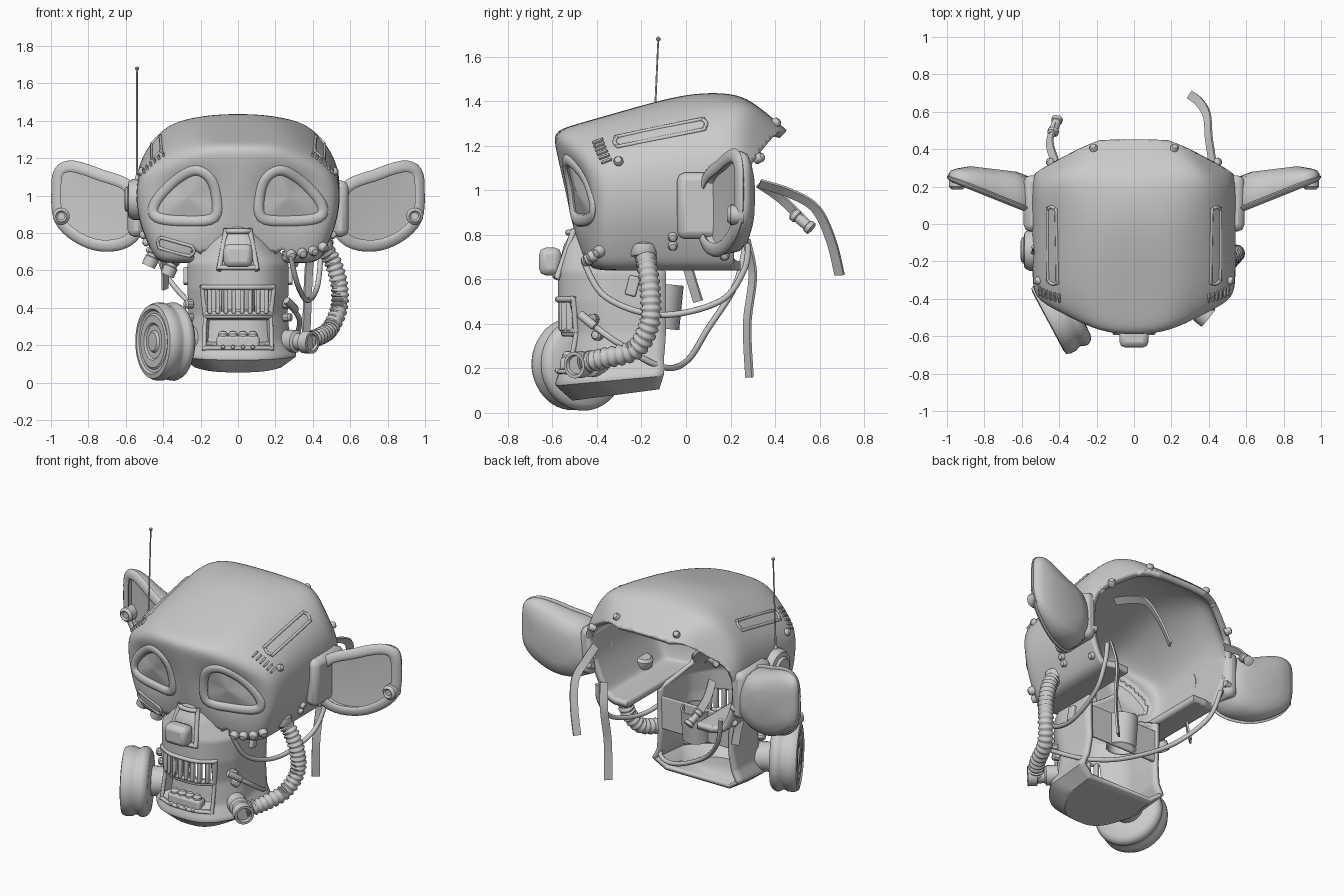
import bpy, bmesh, math
from mathutils import Vector as V, Matrix

if "Cube" in bpy.data.objects:
    bpy.data.objects.remove(bpy.data.objects["Cube"])

def finish(name, bm, angle=40, recalc=True, thick=0, bevel=0):
    if recalc:
        bmesh.ops.recalc_face_normals(bm, faces=bm.faces)
    me = bpy.data.meshes.new(name)
    bm.to_mesh(me)
    bm.free()
    o = bpy.data.objects.new(name, me)
    bpy.context.collection.objects.link(o)
    bpy.ops.object.select_all(action='DESELECT')
    o.select_set(True)
    bpy.context.view_layer.objects.active = o
    bpy.ops.object.shade_smooth_by_angle(angle=math.radians(angle))
    if thick:
        m = o.modifiers.new("shell", 'SOLIDIFY')
        m.thickness, m.offset = thick, -1
    if bevel:
        m = o.modifiers.new("bevel", 'BEVEL')
        m.width, m.segments = bevel, 2
    return o

def skin(bm, rings, closed=False, wrap=True, cap=True):
    m = len(rings[0])
    for a, b in zip(rings, rings[1:] + (rings[:1] if closed else [])):
        for j in range(m if wrap else m - 1):
            k = (j + 1) % m
            bm.faces.new((a[j], a[k], b[k], b[j]))
    if cap and not closed:
        bm.faces.new(rings[0])
        bm.faces.new(rings[-1])

def spline(pts, steps, closed=False):
    P, n, out = [V(p) for p in pts], len(pts), []
    for i in range(n if closed else n - 1):
        g = (lambda k: P[k % n]) if closed else (lambda k: P[max(0, min(n - 1, k))])
        a, b, c, d = g(i - 1), g(i), g(i + 1), g(i + 2)
        for s in range(steps):
            t = s / steps
            out.append(.5 * (2 * b + (c - a) * t + (2 * a - 5 * b + 4 * c - d) * t * t + (3 * b - a - 3 * c + d) * t ** 3))
    return out if closed else out + [P[-1]]

def ell(a, b=None, n=10):
    b = b or a
    return [(a * math.cos(2 * math.pi * k / n), b * math.sin(2 * math.pi * k / n)) for k in range(n)]

def sweep(name, pts, sec, ref=(0, 0, 1), steps=8, closed=False, rf=lambda i: 1):
    P, up, bm, rings = spline(pts, steps, closed), V(ref), bmesh.new(), []
    n = len(P)
    for i, p in enumerate(P):
        a = P[i - 1] if closed or i else p
        b = P[(i + 1) % n] if closed or i < n - 1 else p
        t = (b - a).normalized()
        up = (up - t * up.dot(t)).normalized()
        s = t.cross(up)
        rings.append([bm.verts.new(p + (s * u + up * v) * rf(i)) for u, v in sec])
    skin(bm, rings, closed)
    return finish(name, bm, 50)

def lathe(name, loc, axis, prof, n=24, cap=True):
    q, bm, rings = V(axis).to_track_quat('Z', 'Y'), bmesh.new(), []
    for r, h in prof:
        rings.append([bm.verts.new(V(loc) + q @ V((u, v, h))) for u, v in ell(max(r, .001), n=n)])
    skin(bm, rings, cap=cap)
    return finish(name, bm, 35)

def box(name, loc, size, rot=Matrix.Identity(3), bevel=.01):
    bm = bmesh.new()
    bmesh.ops.create_cube(bm, size=1)
    for v in bm.verts:
        v.co = V(loc) + rot @ V(v.co[i] * size[i] for i in range(3))
    return finish(name, bm, 40, bevel=bevel)

def bolt(name, p, n, r=.022):
    lathe(name, p, n, [(r, -.02), (r, .012), (r * .7, .022), (0, .026)], 10)

# Helmet surface: rounded blend of planes (normal, distance) around a centre
C = V((0, -.05, 1.0))
HALF = [(0, -.975, -.2, .48), (.24, -.95, -.2, .50), (.565, -.82, -.08, .575), (1, 0, 0, .533),
        (.88, -.05, .47, .535), (.9, 0, -.43, .53), (.44, -.2, .87, .45), (0, -.275, .96, .395),
        (0, .07, 1, .45), (0, .64, .77, .515), (.6, .7, .35, .567), (0, 1, 0, .6), (.7, -.15, .7, .502),
        (.5, -.5, .7, .535), (.2, 0, .98, .457), (0, 0, -1, .35), (0, -.9, -.43, .507)]
PLANES = [(V((s * a, b, c)), h * 1.03) for a, b, c, h in HALF for s in ((1, -1) if a else (1,))]

def head(d):
    d = d.normalized()
    p = C + d * sum((max(0, n.dot(d)) / h) ** 20 for n, h in PLANES) ** (-1 / 20)
    if p.y < -.2:      # sunken eye sockets
        p.y += .06 * math.exp(-((abs(p.x) - .28) / .16) ** 2 - ((p.z - 1) / .14) ** 2)
    return p

def on(p):
    d = (V(p) - C).normalized()
    a = d.orthogonal().normalized() * .03
    b = d.cross(a)
    n = (head(d + a) - head(d - a)).cross(head(d + b) - head(d - b)).normalized()
    return head(d), (n if n.dot(d) > 0 else -n)

def face_point(x, z):
    y = -.5
    for _ in range(6):
        y = on((x, y, z))[0].y
    return V((x, y, z))

EYE = spline([(.125, .885, 0), (.12, 1.02, 0), (.16, 1.105, 0), (.24, 1.135, 0), (.35, 1.07, 0),
              (.445, .96, 0), (.435, .885, 0), (.28, .865, 0)], 5, True)

def in_eye(x, z):
    c = False
    for a, b in zip(EYE, EYE[1:] + EYE[:1]):
        if (a.y > z) != (b.y > z) and x < (b.x - a.x) * (z - a.y) / (b.y - a.y) + a.x:
            c = not c
    return c

bm = bmesh.new()
bmesh.ops.create_uvsphere(bm, u_segments=144, v_segments=80, radius=1, matrix=Matrix.Rotation(math.pi / 2, 4, 'X'))
for v in bm.verts:
    v.co = head(v.co)
cut = []
for f in bm.faces:
    c = f.calc_center_median()
    if (c.y < -.2 and in_eye(abs(c.x), c.z)) or (c.z < .7 and abs(c.x) < .25):
        cut.append(f)
bmesh.ops.delete(bm, geom=cut, context='FACES')
for co, no in (((0, .34, .93), (0, .95, -.31)), ((.42, .32, 1.1), (.35, .9, -.2)), ((-.42, .32, 1.1), (-.35, .9, -.2))):
    bmesh.ops.bisect_plane(bm, geom=bm.verts[:] + bm.edges[:] + bm.faces[:], plane_co=co, plane_no=no, clear_outer=True)
finish("helmet_shell", bm, 50, recalc=False, thick=.04)

# Muzzle and jaw: rows of (z, half width, front y, back y)
SEC = [(.86, .09, -.49, -.35), (.75, .19, -.55, -.35), (.64, .27, -.575, -.09), (.5, .27, -.575, -.09),
       (.36, .265, -.55, -.09), (.22, .28, -.56, -.1), (.13, .315, -.59, -.1), (.05, .23, -.51, -.12)]

def row(z):
    for a, b in zip(SEC, SEC[1:]):
        if z >= b[0] - 1e-6:
            t = (a[0] - z) / (a[0] - b[0])
            return [a[i] + (b[i] - a[i]) * t for i in (1, 2, 3)]

def muzzle(x, z, out=0):
    w, yf, yb = row(z)
    return V((x, yf + .2 * min(1, abs(x) / w) ** 3 - out, z))

bm, rings = bmesh.new(), []
for k in range(55):
    z = .86 - .81 * k / 54
    w, yf, yb = row(z)
    yc = yf + .2
    side = [(w, yb + (yc - yb) * i / 6) for i in range(6)]
    xs = [w * (1 - i / 14) for i in range(29)]
    pts = side + [(x, muzzle(x, z).y + (.07 if abs(x) < .165 and .2 < z < .35 else 0)) for x in xs] + [(-x, y) for x, y in reversed(side)]
    rings.append([bm.verts.new((x, y, z + max(0, (.3 - z) / .25) * .13 * (y + .55))) for x, y in pts])
skin(bm, rings, wrap=False, cap=False)
bm.faces.new(rings[-1])
bmesh.ops.recalc_face_normals(bm, faces=bm.faces)
bmesh.ops.delete(bm, geom=[f for f in bm.faces if abs((c := f.calc_center_median()).x) < .17 and .37 < c.z < .5 and c.y < -.3], context='FACES')
finish("muzzle_jaw", bm, 35, thick=.025)

# Nose, mouth grill, teeth
def frame(name, zs, xs, r, out):
    pts = [muzzle(x, z, out) for z, w, sg in ((zs[0], xs[0], 1), (zs[1], xs[1], -1)) for x in [sg * w * t for t in (-1, -.96, -.5, 0, .5, .96, 1)]]
    sweep(name, pts, ell(r, n=8), (0, 1, 0), 3, True)
frame("nose_frame", (.81, .615), (.065, .1), .014, .012)
frame("grill_frame", (.51, .37), (.19, .175), .014, .0)
frame("mouth_frame", (.355, .185), (.175, .18), .012, 0)
box("nose_knob", (0, -.61, .68), (.155, .1, .125), bevel=.03)
for i in range(8):
    x = -.15 + .3 * i / 7
    box("grill_bar", muzzle(x, .44, -.005), (.024, .03, .14), bevel=.006)
box("teeth_plate", (0, -.53, .21), (.23, .07, .08), bevel=.015)
for i in range(4):
    x = -.08 + i * .053
    lathe("tooth", (x, -.53, .24), (0, 0, 1), [(.027, -.02), (.027, .02), (.015, .035), (0, .038)], 12)
    bolt("tooth_rivet", (x, -.565, .19), (0, -1, 0), .012)
lathe("throat_collar", (0, -.11, .48), (0, .1, 1), [(.09, -.1), (.09, .1), (.08, .1), (.08, -.1)], cap=False)
box("throat_plate", (0, -.11, .48), (.5, .02, .21), bevel=.006)

for s in (1, -1):
    # Eye rim and lens
    edge = [face_point(s * p.x, p.y) for p in EYE]
    sweep("eye_rim", [p + V((0, -.002, 0)) for p in edge[::2]], ell(.028, .016), (0, 1, 0), 2, True)
    mid = sum(edge, V()) / len(edge)
    bm = bmesh.new()
    rings = [[bm.verts.new(mid + (p - mid) * k + V((0, .008 - .02 * (1 - k), 0))) for p in edge] for k in (1, .7, .4, .02)]
    skin(bm, rings, cap=False)
    bm.faces.new(rings[-1])
    finish("eye_lens", bm, 60)

    # Ear: wedge body with a raised frame and a recessed panel
    out = spline([(.56, 1.05, 0), (.72, 1.12, 0), (.89, 1.175, 0), (.975, 1.145, 0), (.99, 1.03, 0), (.975, .87, 0),
                  (.87, .765, 0), (.73, .715, 0), (.58, .74, 0), (.5, .86, 0)], 4, True)
    ec = V((.76, .94, 0))
    def ear(k, f, dy=0):
        r = []
        for p in out:
            q = ec + (p - ec) * k
            y0, y1 = .07 + .4 * (q.x - .55), .25 + .12 * (q.x - .55)
            r.append(V((s * q.x, y0 + (y1 - y0) * f + dy, q.y)))
        return r
    bm = bmesh.new()
    skin(bm, [[bm.verts.new(p) for p in ear(*a)] for a in
              ((.5, 1, .02), (.8, 1), (.95, .75), (1, .4), (1, .1), (.97, 0), (.86, 0), (.84, 0, .035), (.4, 0, .04))])
    finish("ear", bm, 40)
    sweep("ear_frame", ear(.92, 0)[::2], ell(.032, .014), (0, 1, 0), 2, True)
    lathe("ear_bolt", (s * .945, .22, .89), (0, -1, 0), [(.045, -.04), (.045, .02), (.03, .035), (.02, .025), (0, .025)], 20)
    box("ear_mount", (s * .545, .11, .93), (.09, .3, .3), bevel=.035)

    # Raised slots, louvres and bolts on the helmet
    def slot(name, p, q, w):
        (a, n), (b, _) = on(p), on(q)
        u = (b - a).normalized()
        v = n.cross(u)
        pts = []
        for i in range(12):
            t = math.pi * (i if i < 6 else i - 1) / 5
            pts.append(on((b if i < 6 else a) + (u * math.sin(t) + v * math.cos(t)) * w)[0])
        sweep(name, pts, ell(.009, n=8), n, 4, True)
    slot("crown_slot", (s * .45, -.3, 1.23), (s * .45, .06, 1.3), .034)
    if s < 0:
        slot("cheek_vent", (-.41, -.43, .74), (-.28, -.47, .69), .03)
    for i in range(6):
        p, n = on(V((s * .4, -.4, 1.22)).lerp(V((s * .5, -.36, 1.13)), i / 5))
        u = V((s * .7, .2, -.65)).cross(n).normalized()
        box("louvre", p, (.05, .011, .024), Matrix((u, n.cross(u), n)).transposed(), .003)
    for p in ((.2, .37, 1.28), (.4, .29, 1.13), (.48, .18, .7), (.53, -.06, .78), (.53, -.06, .73), (.5, -.3, 1.125), (.5, .23, .85)):
        bolt("helmet_bolt", *on((s * p[0], p[1], p[2])))

    # Jaw side details
    box("jaw_latch", (s * .277, -.24, .57), (.03, .05, .09), Matrix.Rotation(-.25, 3, 'X'), .008)
    for z in (.35, .42):
        bolt("jaw_bolt", (s * .265, -.42 + (.42 - z) * .3, z), (s, -.5, 0), .025)

# Filter canister
ax = V((-.88, -.47, 0))
lathe("filter_canister", (-.335, -.455, .22), ax, [(.1, -.03), (.18, -.025), (.2, -.01), (.21, .01), (.208, .03), (.198, .045), (.198, .06),
      (.208, .08), (.208, .115), (.198, .137), (.175, .142), (.165, .132), (.15, .13), (.14, .137), (.1, .137), (.09, .128),
      (.06, .128), (.05, .14), (0, .142)], 48)
lathe("filter_neck", (-.25, -.39, .22), ax, [(.09, -.03), (.09, .1)], 24)

# Breathing hose with port and upper cap
sweep("breathing_hose", [(.44, -.19, .74), (.5, -.175, .66), (.54, -.16, .53), (.54, -.165, .4), (.49, -.23, .285), (.43, -.37, .245), (.37, -.46, .225)],
      ell(.048, n=16), (1, 0, 0), 18, rf=lambda i: 1 if i % 4 < 2 else .82)
lathe("hose_cap", (.45, -.19, .71), (-.2, 0, 1), [(.055, -.01), (.062, 0), (.062, .04), (.045, .055), (0, .055)])
lathe("hose_port", (.32, -.44, .22), (.75, -.6, -.05), [(.06, -.08), (.06, -.01), (.045, 0), (.045, .04), (.06, .045), (.06, .1), (.045, .1), (.04, .085), (0, .085)])
for i in range(4):
    p, n = on((.285 + .045 * i, -.44 + .025 * i, .685 + .02 * i))
    lathe("cheek_knob", p, n, [(.027, -.03), (.027, .015), (.018, .03), (0, .034)], 14)

# Cables
sweep("upper_cable", [(.28, -.46, .68), (.32, -.36, .52), (.37, -.12, .44), (.42, .15, .5), (.44, .26, .64), (.44, .28, .76)], ell(.014))
sweep("lower_cable", [(.26, -.46, .43), (.33, -.33, .33), (.27, -.12, .21), (.08, 0, .23), (-.2, .1, .38), (-.38, .22, .57), (-.44, .27, .76)], ell(.014))
lathe("cable_plug", (.27, -.46, .43), (.5, .6, -.5), [(.02, -.02), (.02, .07), (.014, .08)], 12)

# Straps and buckle
flat = [(.006, .024), (-.006, .024), (-.006, -.024), (.006, -.024)]
sweep("strap", [(.42, .33, 1.03), (.4, .46, .99), (.39, .58, .92), (.35, .65, .78), (.3, .69, .62)], flat, (.7, .1, .7))
sweep("strap", [(.4, .27, .78), (.38, .3, .62), (.37, .275, .4), (.36, .285, .16)], flat, (.8, .6, 0))
sweep("strap", [(-.42, .33, 1.03), (-.45, .43, .96), (-.43, .53, .86)], flat, (.7, .1, .7))
sweep("strap", [(-.4, .0, .68), (-.39, .03, .58), (-.39, .055, .5)], flat, (.6, .8, 0))
lathe("strap_buckle", (-.43, .5, .88), (.2, .6, -.5), [(.02, -.03), (.03, -.02), (.03, 0), (.024, .005), (.024, .06), (.03, .065), (.03, .085), (0, .09)], 14)

# Radio disc, antenna and small cheek pipes
lathe("antenna_disc", (-.52, -.14, .98), (-1, 0, 0), [(.11, -.02), (.11, .04), (.095, .065), (.07, .07), (.06, .085), (0, .088)], 28)
lathe("antenna_rod", (-.54, -.155, 1.0), (0, .045, 1), [(.012, 0), (.012, .1), (.005, .11), (.004, .67), (.01, .675), (.01, .685), (0, .692)], 10)
for x, z in ((-.44, .71), (-.34, .66)):
    lathe("cheek_pipe", (x, -.3, z), (-.45, 0, -1), [(.035, -.04), (.035, .02), (.03, .025), (.03, .04), (.038, .045), (.038, .095), (.028, .095), (.028, .05), (0, .05)], 16)
